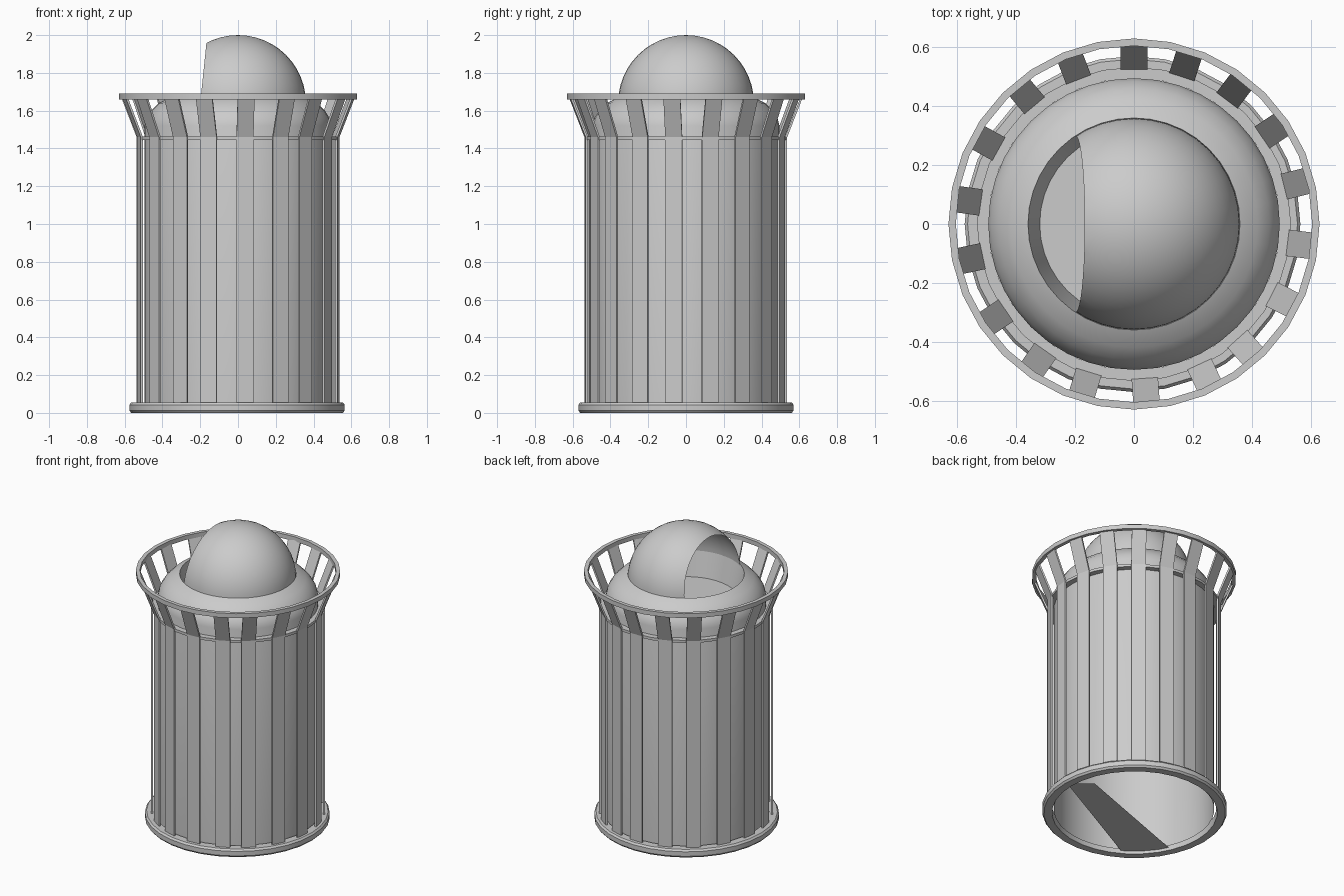
import bpy, bmesh, math
from mathutils import Vector

if "Cube" in bpy.data.objects:
    bpy.data.objects.remove(bpy.data.objects["Cube"])

grey = bpy.data.materials.new("light_grey")
grey.diffuse_color = (0.6, 0.6, 0.6, 1)
grey.use_nodes = True
grey.node_tree.nodes["Principled BSDF"].inputs["Base Color"].default_value = grey.diffuse_color


def finish(name, bm, smooth=True):
    me = bpy.data.meshes.new(name)
    bm.normal_update()
    bm.to_mesh(me)
    bm.free()
    me.materials.append(grey)
    ob = bpy.data.objects.new(name, me)
    bpy.context.collection.objects.link(ob)
    if smooth:
        bpy.ops.object.select_all(action='DESELECT')
        bpy.context.view_layer.objects.active = ob
        ob.select_set(True)
        bpy.ops.object.shade_smooth_by_angle(angle=math.radians(35))
    return ob


def lathe_bm(profile, seg=32, closed=False, cx=0.0):
    """Spin (radius, z) points about the z axis."""
    bm = bmesh.new()
    rings = []
    for r, z in profile:
        if r < 1e-5:
            rings.append([bm.verts.new((cx, 0, z))] * seg)
        else:
            rings.append([bm.verts.new((cx + r * math.cos(2 * math.pi * i / seg),
                                        r * math.sin(2 * math.pi * i / seg), z))
                          for i in range(seg)])
    pairs = list(zip(rings, rings[1:]))
    if closed:
        pairs.append((rings[-1], rings[0]))
    for a, b in pairs:
        for i in range(seg):
            j = (i + 1) % seg
            vs = list(dict.fromkeys([a[i], a[j], b[j], b[i]]))
            if len(vs) > 2:
                bm.faces.new(vs)
    return bm


def lathe(name, profile, **kw):
    return finish(name, lathe_bm(profile, **kw))


# rounded base ring
lathe("base_ring", [(0.51, 0.0), (0.56, 0.0), (0.57, 0.012), (0.57, 0.043),
                    (0.56, 0.055), (0.51, 0.055)], closed=True, cx=-0.005)

# inner bin with rounded shoulder, open at the bottom
lathe("bin_body", [(0.495, 0.02), (0.495, 1.52), (0.485, 1.56), (0.46, 1.60),
                   (0.42, 1.64), (0.36, 1.67)], seg=40)

# support hoop where the slats bend
lathe("middle_hoop", [(0.495, 1.445), (0.533, 1.445), (0.533, 1.463), (0.495, 1.463)],
      closed=True)

# flat rim holding the slat tips
lathe("top_rim", [(0.605, 1.66), (0.63, 1.66), (0.63, 1.69), (0.605, 1.69)], closed=True)

# funnel and floor seen through the opening
lathe("chute_funnel", [(0.36, 1.67), (0.32, 1.50), (0.0, 1.50)], seg=40)

# domed hood with a slanted cut on the left
dome = [(0.36 * math.cos(a), 1.64 + 0.36 * math.sin(a))
        for a in [math.pi / 2 * i / 12 for i in range(12)]] + [(0.0, 2.0)]
bm = lathe_bm(dome, seg=40)
bmesh.ops.bisect_plane(bm, geom=bm.verts[:] + bm.edges[:] + bm.faces[:],
                       plane_co=Vector((-0.165, 0, 1.98)),
                       plane_no=Vector((-1, 0, 0.103)), clear_outer=True)
finish("domed_hood", bm)

# slats: upright, then flaring out to the rim
angles = [90, 72, 53, 34, 14, -7, -27, -48, -65, -86, -107, -125, -146, -168,
          172, 151, 130, 111]
path = [(0.53, 0.045), (0.53, 1.46), (0.612, 1.67)]
bm = bmesh.new()
for deg in angles:
    a = math.radians(deg)
    out = Vector((math.cos(a), math.sin(a), 0))
    side = Vector((-math.sin(a), math.cos(a), 0))
    rows = []
    for r, z in path:
        rows.append([bm.verts.new(out * (r + t) + side * s + Vector((0, 0, z)))
                     for t, s in ((-0.006, -0.045), (0.006, -0.045),
                                  (0.006, 0.045), (-0.006, 0.045))])
    for lo, hi in zip(rows, rows[1:]):
        for i in range(4):
            j = (i + 1) % 4
            bm.faces.new((lo[i], lo[j], hi[j], hi[i]))
    bm.faces.new(rows[0][::-1])
    bm.faces.new(rows[-1])
finish("slats", bm, smooth=False)

# plate crossing the open bottom
bm = bmesh.new()
bm.faces.new([bm.verts.new((x, y, 0.02)) for x, y in
              ((0.52, -0.02), (-0.32, -0.47), (-0.49, -0.23), (0.39, 0.09))])
bm.normal_update()
for f in bm.faces:
    if f.normal.z > 0:
        f.normal_flip()
finish("bottom_plate", bm, smooth=False)
